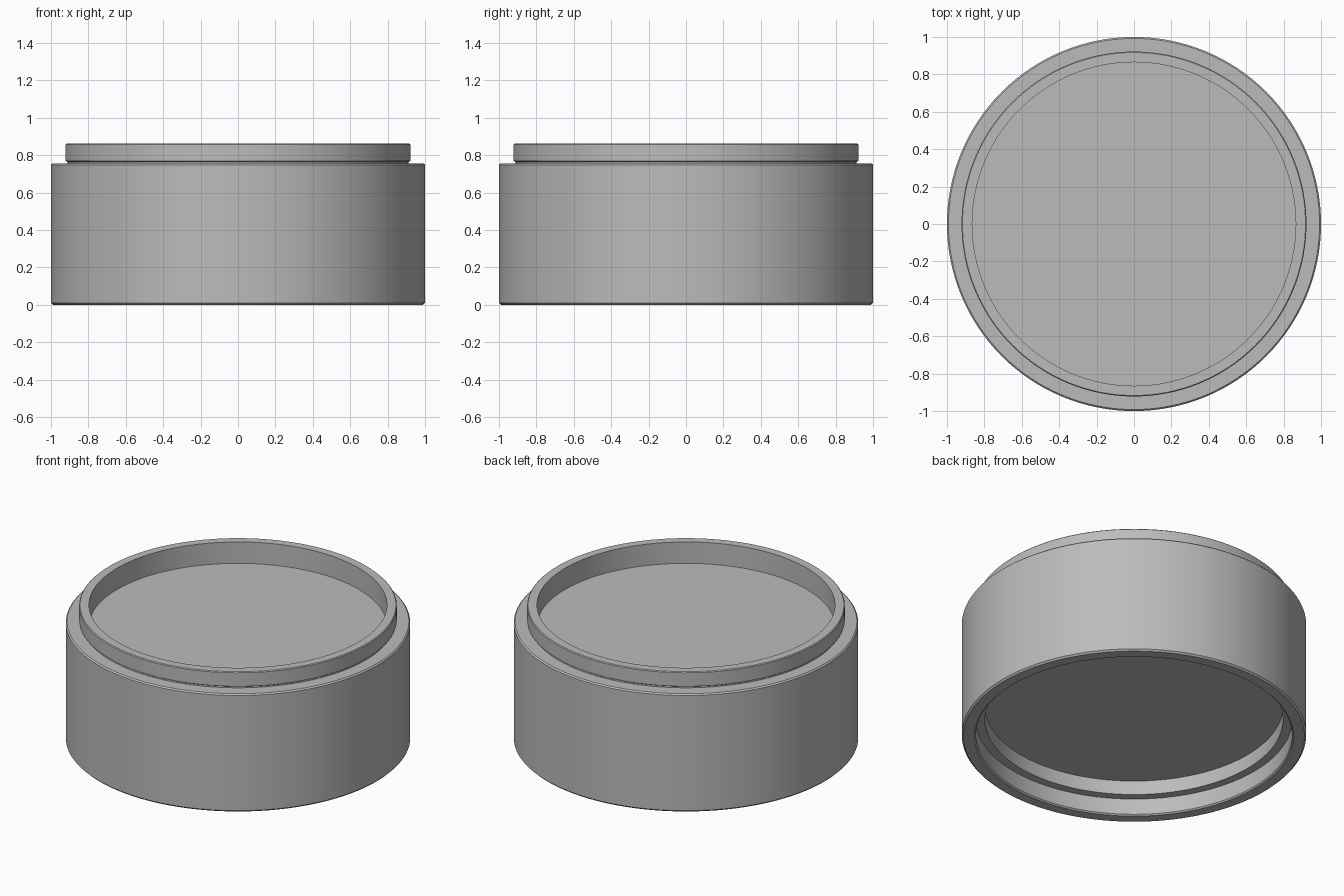
import bpy, bmesh, math
from mathutils import Matrix, Vector

SEGMENTS = 128

cube = bpy.data.objects.get("Cube")
if cube:
    bpy.data.objects.remove(cube, do_unlink=True)

# Single grey material
grey = bpy.data.materials.new("plain_grey")
grey.use_nodes = True
colour = (0.50, 0.50, 0.50, 1)
grey.diffuse_color = colour
grey.node_tree.nodes["Principled BSDF"].inputs["Base Color"].default_value = colour


def finish(name, bm):
    bmesh.ops.recalc_face_normals(bm, faces=bm.faces)
    mesh = bpy.data.meshes.new(name)
    bm.to_mesh(mesh)
    bm.free()
    mesh.materials.append(grey)
    obj = bpy.data.objects.new(name, mesh)
    bpy.context.collection.objects.link(obj)
    bpy.ops.object.select_all(action='DESELECT')
    obj.select_set(True)
    bpy.context.view_layer.objects.active = obj
    bpy.ops.object.shade_smooth_by_angle(angle=math.radians(30))
    return obj


def lathe(name, profile):
    """Spin an (r, z) profile around z; flat discs close both ends."""
    bm = bmesh.new()
    rings = []
    for r, z in profile:
        angles = [2 * math.pi * i / SEGMENTS for i in range(SEGMENTS)]
        rings.append([bm.verts.new((r * math.cos(a), r * math.sin(a), z)) for a in angles])
    for low, high in zip(rings, rings[1:]):
        for i in range(SEGMENTS):
            j = (i + 1) % SEGMENTS
            bm.faces.new((low[i], low[j], high[j], high[i]))
    bm.faces.new(rings[0])
    bm.faces.new(rings[-1])
    return finish(name, bm)


# Round body: recessed underside, stepped socket, outer wall, raised rim, top recess
lathe("stacking_body", [
    (0.865, 0.20), (0.865, 0.11),                 # inner socket and ledge
    (0.918, 0.11), (0.918, 0.008), (0.926, 0.0),  # socket wall and opening
    (0.990, 0.0), (1.0, 0.01),                    # bottom edge
    (1.0, 0.748), (0.992, 0.756),                 # outer wall and shoulder
    (0.912, 0.756), (0.912, 0.764), (0.922, 0.77),  # undercut of the rim
    (0.922, 0.857), (0.917, 0.862),               # rim
    (0.865, 0.862), (0.865, 0.725),               # recess wall down to the floor
])

# Small stop tab under the socket ledge
bm = bmesh.new()
angle = math.radians(19)
bmesh.ops.create_cube(bm, size=1, matrix=Matrix.Rotation(angle, 4, 'Z')
                      @ Matrix.Translation(Vector((0.895, 0, 0.105)))
                      @ Matrix.Diagonal((0.05, 0.03, 0.02, 1)))
finish("socket_stop_tab", bm)
